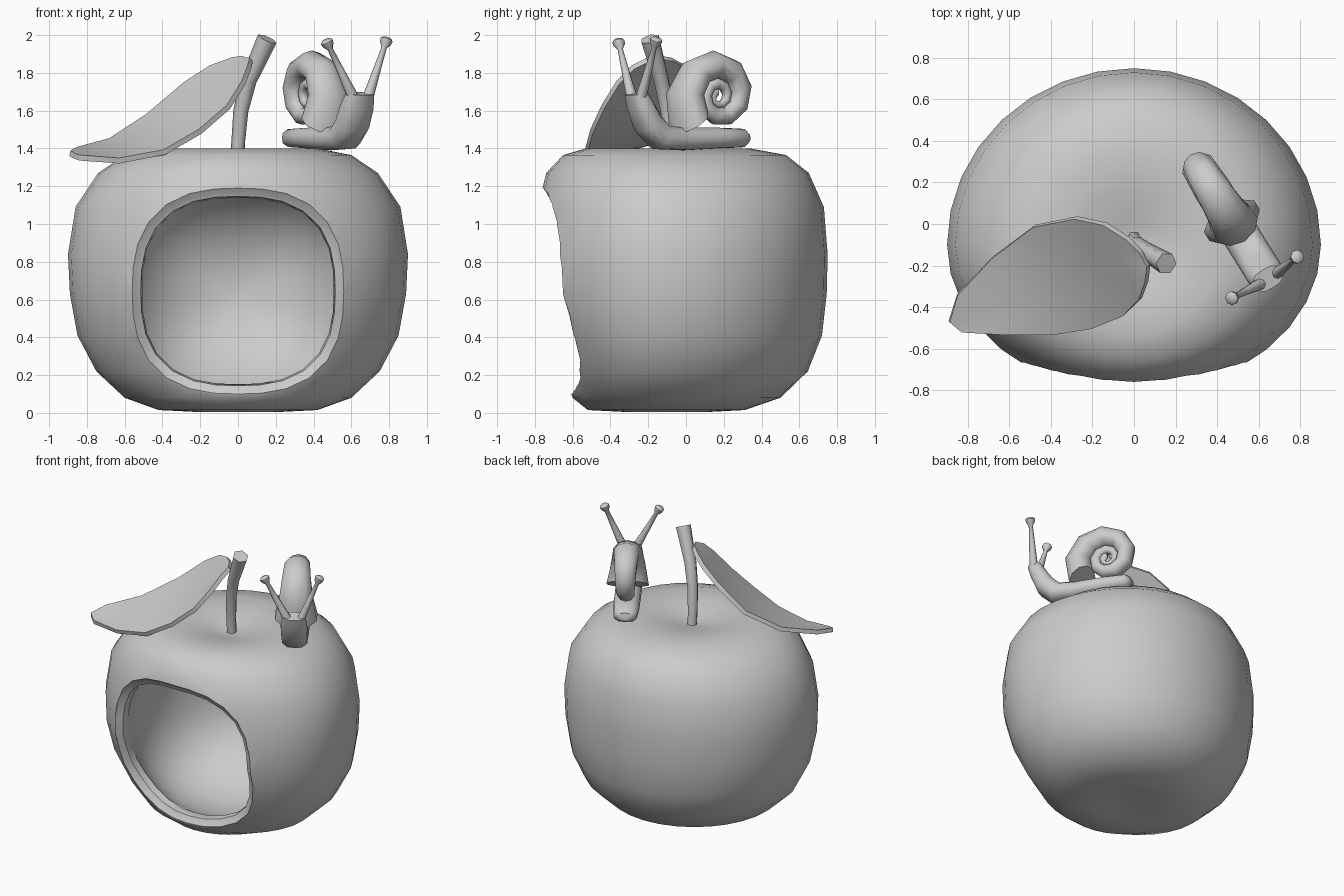
import bpy, bmesh, math
from mathutils import Vector

if "Cube" in bpy.data.objects:
    bpy.data.objects.remove(bpy.data.objects["Cube"])

grey = bpy.data.materials.new("plain grey")
grey.diffuse_color = (0.6, 0.6, 0.6, 1)
grey.use_nodes = True
grey.node_tree.nodes["Principled BSDF"].inputs["Base Color"].default_value = grey.diffuse_color


def smooth(ob, angle=40):
    bpy.ops.object.select_all(action='DESELECT')
    bpy.context.view_layer.objects.active = ob
    ob.select_set(True)
    bpy.ops.object.shade_smooth_by_angle(angle=math.radians(angle))


def make(name, verts, faces, angle=40):
    me = bpy.data.meshes.new(name)
    me.from_pydata([tuple(v) for v in verts], [], faces)
    bm = bmesh.new()
    bm.from_mesh(me)
    bmesh.ops.recalc_face_normals(bm, faces=bm.faces)
    bm.to_mesh(me)
    bm.free()
    ob = bpy.data.objects.new(name, me)
    bpy.context.collection.objects.link(ob)
    me.materials.append(grey)
    smooth(ob, angle)
    return ob


def loft(name, rings, angle=40):
    """Join equal closed rings of points into a capped skin."""
    n = len(rings[0])
    verts = [v for r in rings for v in r]
    faces = [(i * n + j, i * n + (j + 1) % n, (i + 1) * n + (j + 1) % n, (i + 1) * n + j)
             for i in range(len(rings) - 1) for j in range(n)]
    faces += [tuple(range(n)), tuple(range((len(rings) - 1) * n, len(rings) * n))]
    return make(name, verts, faces, angle)


def tube(name, points, radii, sides=8, angle=40):
    """Round tube along a path with a radius per point."""
    pts = [Vector(p) for p in points]
    rings = []
    for i, p in enumerate(pts):
        t = (pts[min(i + 1, len(pts) - 1)] - pts[max(i - 1, 0)]).normalized()
        a = Vector((0, 1, 0)).cross(t).normalized()
        b = t.cross(a)
        rings.append([p + radii[i] * (math.cos(k * math.tau / sides) * a + math.sin(k * math.tau / sides) * b)
                      for k in range(sides)])
    return loft(name, rings, angle)


def apply_modifiers(ob):
    dg = bpy.context.evaluated_depsgraph_get()
    me = bpy.data.meshes.new_from_object(ob.evaluated_get(dg))
    ob.modifiers.clear()
    ob.data = me


# Apple profile: height, half width, reach to the back, reach to the front
PROFILE = [(0.03, 0.08, 0.08, 0.08), (0.005, 0.22, 0.22, 0.22), (0.015, 0.42, 0.41, 0.42), (0.08, 0.60, 0.60, 0.50),
           (0.22, 0.75, 0.745, 0.555), (0.41, 0.85, 0.82, 0.64), (0.63, 0.89, 0.845, 0.715), (0.84, 0.90, 0.85, 0.715),
           (1.09, 0.86, 0.83, 0.685), (1.27, 0.74, 0.75, 0.64), (1.365, 0.60, 0.63, 0.55), (1.40, 0.42, 0.44, 0.43),
           (1.385, 0.26, 0.26, 0.26), (1.35, 0.12, 0.12, 0.12), (1.33, 0.03, 0.03, 0.03)]
CY = -0.10


def front_y(x, z):
    """Depth of the apple's front skin at a point."""
    for lo, hi in zip(PROFILE[1:], PROFILE[2:]):
        if lo[0] <= z <= hi[0]:
            t = (z - lo[0]) / (hi[0] - lo[0])
            r, f = (lo[k] + (hi[k] - lo[k]) * t for k in (1, 3))
            return CY - f * math.sqrt(max(1 - (x / r) ** 2, 0))
    return CY


def opening(scale, n=28):
    """Rounded square outline of the doorway."""
    out = []
    for j in range(n):
        c, s = math.cos(j * math.tau / n), math.sin(j * math.tau / n)
        f = (abs(c) ** 2.6 + abs(s) ** 2.6) ** (-1 / 2.6) * scale
        out.append((0.56 * f * c, 0.645 + 0.545 * f * s))
    return out


# Apple body
rings = []
for z, r, back, front in PROFILE:
    ring = []
    for j in range(32):
        c, s = math.cos(j * math.tau / 32), math.sin(j * math.tau / 32)
        ring.append((r * c, CY + s * (back if s > 0 else front), z))
    rings.append(ring)
body = loft("apple_body", rings)

# Cutter for the doorway: stepped rim, then a round hollow that widens behind it
skin = [front_y(x, z) for x, z in opening(1)]
rings = [[(x, -1.2, z) for x, z in opening(1)]]
for s, d in ((1.0, 0.005), (0.945, 0.025), (0.92, 0.03), (0.905, 0.08)):
    rings.append([(x, y + d, z) for (x, z), y in zip(opening(s), skin)])
START = -34
for k in range(1, 13):
    a = math.radians(START + k * 10)
    w = max(0, 1 - k / 5)
    mid = -0.17 + 0.62 * math.sin(a)
    rim_mid = -0.17 + 0.62 * math.sin(math.radians(START))
    rings.append([(x, mid + w * (y + 0.08 - rim_mid), z) for (x, z), y in zip(opening(1.1 * math.cos(a)), skin)])
door = loft("door_cutter", rings)
m = body.modifiers.new("cut", 'BOOLEAN')
m.operation, m.solver, m.object = 'DIFFERENCE', 'EXACT', door
apply_modifiers(body)
bpy.data.objects.remove(door)
smooth(body, 40)

# Apple stem
tube("apple_stem", [(0, -0.07, 1.30), (0.0, -0.08, 1.42), (0.015, -0.10, 1.60), (0.055, -0.13, 1.76), (0.155, -0.19, 1.98)],
     [0.036, 0.036, 0.04, 0.044, 0.054], 6, 65)

# Leaf: pairs of front and back edge points from tip to stem
EDGES = [((-0.83, -0.52, 1.35), (-0.89, -0.47, 1.375)), ((-0.63, -0.53, 1.335), (-0.85, -0.34, 1.395)),
         ((-0.39, -0.53, 1.38), (-0.68, -0.16, 1.44)), ((-0.20, -0.50, 1.49), (-0.48, -0.01, 1.57)),
         ((-0.05, -0.44, 1.62), (-0.28, 0.03, 1.74)), ((0.03, -0.36, 1.75), (-0.14, 0.0, 1.83)),
         ((0.06, -0.28, 1.83), (-0.03, -0.07, 1.87)), ((0.07, -0.20, 1.87), (0.03, -0.13, 1.88))]
COLS = 5
verts, faces = [], []
for i, (f, b) in enumerate(EDGES):
    for j in range(COLS):
        t = j / (COLS - 1)
        p = Vector(f).lerp(Vector(b), t)
        p.z -= 0.02 * t * (1 - t)
        verts.append(p)
        if i and j:
            k = i * COLS + j
            faces.append((k, k - 1, k - 1 - COLS, k - COLS))
leaf = make("leaf", verts, faces)
sol = leaf.modifiers.new("thickness", 'SOLIDIFY')
sol.thickness, sol.offset = 0.03, 0
apply_modifiers(leaf)
smooth(leaf, 40)

# Snail frame: u runs towards the head, p to its side
U, P, C = Vector((0.53, -0.85, 0)), Vector((0.85, 0.53, 0)), Vector((0.375, 0.17, 0))


def snail(u, p, z):
    return C + U * u + P * p + Vector((0, 0, z))


# Snail foot, neck and head: centre u, centre z, half width, half thickness, tilt
SECTIONS = [(-0.17, 1.455, 0.05, 0.03, 0), (-0.14, 1.455, 0.08, 0.05, 0), (0.0, 1.455, 0.09, 0.055, 0),
            (0.22, 1.45, 0.09, 0.06, 0), (0.36, 1.46, 0.09, 0.07, 25), (0.435, 1.53, 0.09, 0.07, 55),
            (0.48, 1.62, 0.09, 0.06, 75), (0.51, 1.69, 0.075, 0.05, 80)]
rings = []
for u, z, w, h, tilt in SECTIONS:
    t = math.radians(tilt)
    ring = []
    for j in range(12):
        c, s = math.cos(j * math.tau / 12), math.sin(j * math.tau / 12)
        f = (abs(c) ** 3 + abs(s) ** 3) ** (-1 / 3)
        ring.append(snail(u - h * f * s * math.sin(t), w * f * c, z + h * f * s * math.cos(t)))
    rings.append(ring)
loft("snail_body", rings, 50)

# Snail shell: shrinking spiral tube, flared at the mouth
rings = []
for i in range(22):
    t = math.radians(i * 40 + 5)
    a = math.radians(-42) + t
    r = 0.23 * math.exp(-0.14 * t)
    h = r * (0.45 if i < 19 else 0.9)
    w = 0.45 * r * (1.15 + 0.35 * math.exp(-1.2 * t))
    rings.append([snail((r + h * math.cos(b)) * math.cos(a), w * math.sin(b), 1.675 + (r + h * math.cos(b)) * math.sin(a))
                  for b in [k * math.tau / 10 for k in range(10)]])
loft("snail_shell", rings, 50)

# Eye stalks with knobbed tips
for side, base, tip in (("left", (0.615, -0.285, 1.66), (0.465, -0.36, 1.975)),
                        ("right", (0.685, -0.24, 1.66), (0.79, -0.155, 1.985))):
    a, b = Vector(base), Vector(tip)
    tube("eye_stalk_" + side, [a.lerp(b, f) for f in (0, 0.5, 0.84, 0.91, 0.97, 1.0)],
         [0.03, 0.02, 0.014, 0.03, 0.034, 0.024], 8, 50)
